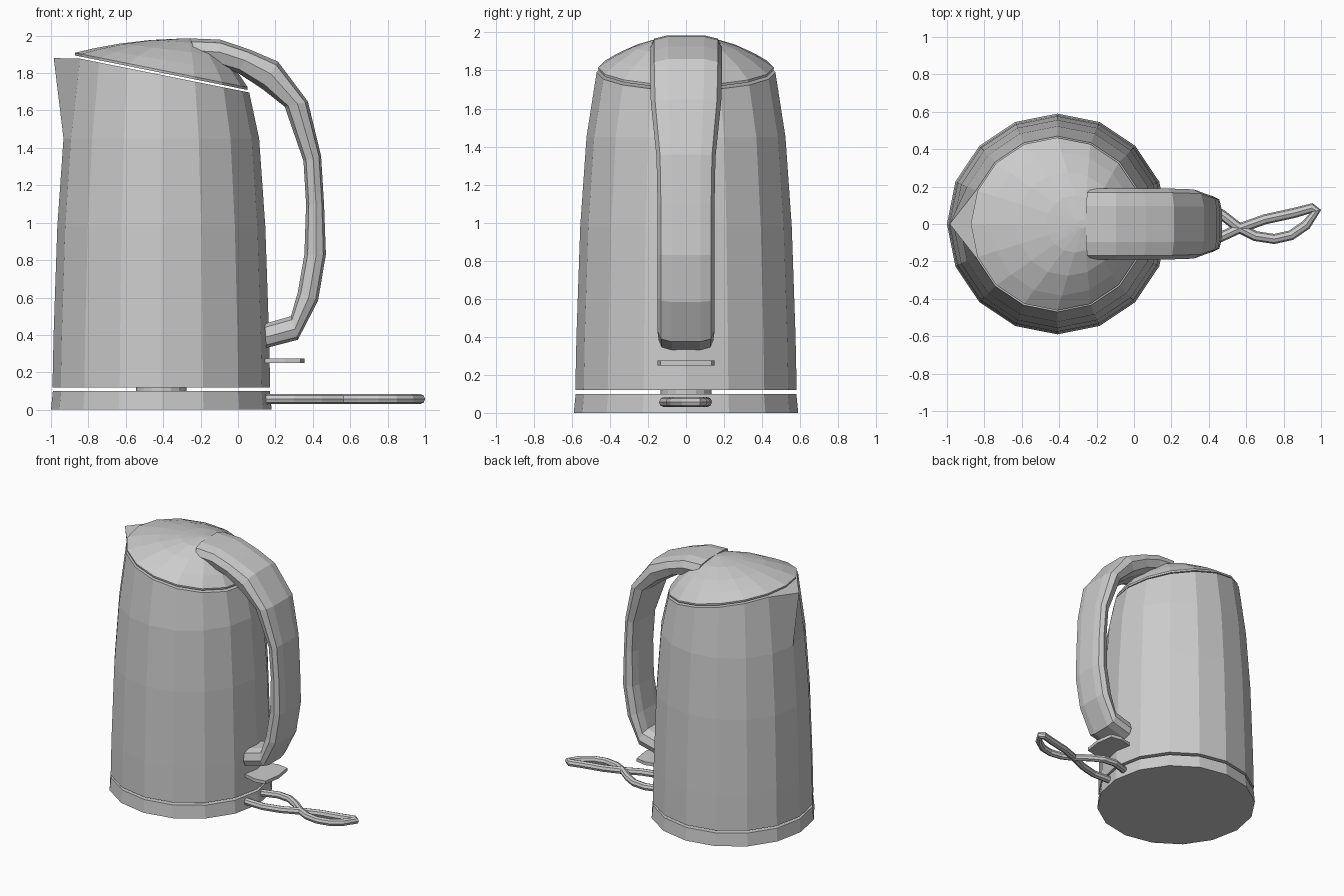
import bpy
from math import cos, sin, tau

if "Cube" in bpy.data.objects:
    bpy.data.objects.remove(bpy.data.objects["Cube"], do_unlink=True)

SIDES = 16
CX = -0.41          # axis of the jug

grey = bpy.data.materials.new("light_grey")
grey.use_nodes = True
grey.diffuse_color = (0.6, 0.6, 0.6, 1)
grey.node_tree.nodes["Principled BSDF"].inputs["Base Color"].default_value = (0.6, 0.6, 0.6, 1)


def loft(name, rings):
    """Skin equal-sized rings of points and cap both ends."""
    n = len(rings[0])
    faces = [list(range(n))[::-1], [(len(rings) - 1) * n + i for i in range(n)]]
    for r in range(len(rings) - 1):
        for i in range(n):
            j = (i + 1) % n
            faces.append([r * n + i, r * n + j, (r + 1) * n + j, (r + 1) * n + i])
    mesh = bpy.data.meshes.new(name)
    mesh.from_pydata([p for ring in rings for p in ring], [], faces)
    mesh.materials.append(grey)
    obj = bpy.data.objects.new(name, mesh)
    bpy.context.collection.objects.link(obj)
    # consistent outward normals
    import bmesh
    bm = bmesh.new()
    bm.from_mesh(mesh)
    bmesh.ops.recalc_face_normals(bm, faces=bm.faces)
    bm.to_mesh(mesh)
    bm.free()
    return obj


def circle(radius, z):
    return [(CX + radius * cos(tau * i / SIDES), radius * sin(tau * i / SIDES), z)
            for i in range(SIDES)]


def slanted(radius, lift=0):
    """Ring lying on the sloping rim plane."""
    return [(x, y, 1.79 - 0.2 * (x - CX) + lift) for x, y, z in circle(radius, 0)]


# Power base and the connector above it
loft("power_base", [circle(0.59, 0), circle(0.58, 0.1)])
loft("base_connector", [circle(0.135, 0.09), circle(0.135, 0.13)])

# Jug body with a slanted rim and one corner pulled out as the spout
rim = slanted(0.47)
rim[SIDES // 2] = (-0.985, 0, 1.88)
loft("jug_body", [circle(0.582, 0.12), circle(0.576, 0.4), circle(0.556, 0.98),
                  circle(0.523, 1.45), rim])

# Domed lid, its peak set back towards the handle
edge = slanted(0.462, 0.026)
PEAK = (-0.27, 0, 1.985)


def dome_ring(t):
    return [(PEAK[0] + (x - PEAK[0]) * t, y * t, PEAK[2] + (z - PEAK[2]) * t * t)
            for x, y, z in edge]


loft("lid", [slanted(0.46, 0.012)] + [dome_ring(t) for t in (1, 0.83, 0.6, 0.33, 0.05)])

# Handle: outer x, z, inner x, z and half width at each station
stations = [
    (-0.257, 1.985, -0.2, 1.84, 0.19),
    (-0.096, 1.979, -0.1, 1.83, 0.19),
    (0.064, 1.925, 0.0, 1.8, 0.19),
    (0.214, 1.861, 0.13, 1.715, 0.19),
    (0.374, 1.647, 0.25, 1.62, 0.185),
    (0.444, 1.358, 0.35, 1.33, 0.155),
    (0.46, 1.1, 0.364, 1.1, 0.15),
    (0.47, 0.83, 0.355, 0.83, 0.15),
    (0.428, 0.583, 0.32, 0.63, 0.15),
    (0.32, 0.374, 0.283, 0.5, 0.15),
    (0.15, 0.33, 0.144, 0.46, 0.145),
]
half = [(0.5, 0), (0.88, 0.12), (1, 0.45), (0.88, 0.85), (0.5, 1)]
section = half + [(-s, d) for s, d in reversed(half)]
loft("handle", [[(ox + (ix - ox) * d, w * s, oz + (iz - oz) * d) for s, d in section]
                for ox, oz, ix, iz, w in stations])

# Switch paddle under the handle
side = [(0.14, 0.12), (0.25, 0.15), (0.335, 0.135)]
outline = side + [(0.355, 0)] + [(x, -y) for x, y in reversed(side)]
loft("switch_paddle", [[(x, y, z) for x, y in outline] for z in (0.25, 0.275)])

# Looped power cord
path = [(0.15, -0.11), (0.3, -0.115), (0.44, -0.08), (0.56, -0.025), (0.7, 0.025),
        (0.86, 0.06), (0.95, 0.085), (0.974, 0.07), (0.92, -0.005), (0.84, -0.06),
        (0.75, -0.08), (0.65, -0.065), (0.56, -0.02), (0.47, 0.05), (0.38, 0.1),
        (0.28, 0.11), (0.15, 0.07)]
cord = bpy.data.curves.new("power_cord", "CURVE")
cord.dimensions = "3D"
cord.bevel_depth = 0.027
cord.bevel_resolution = 2
cord.use_fill_caps = True
spline = cord.splines.new("POLY")
spline.points.add(len(path) - 1)
for point, (x, y) in zip(spline.points, path):
    point.co = (x, y, 0.057, 1)
spline.use_smooth = False
cord.materials.append(grey)
bpy.context.collection.objects.link(bpy.data.objects.new("power_cord", cord))
